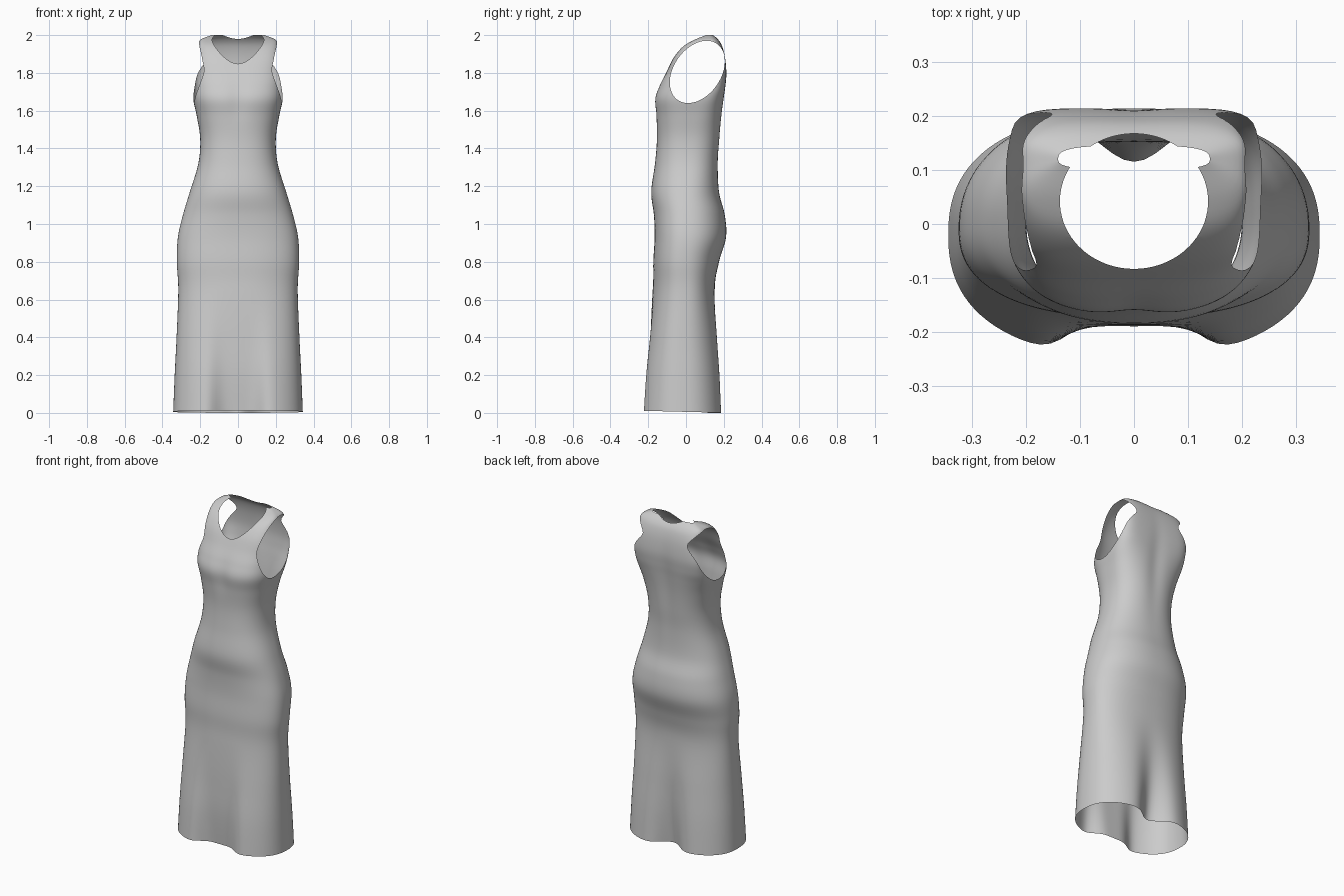
import bpy, bmesh, math

if "Cube" in bpy.data.objects:
    bpy.data.objects.remove(bpy.data.objects["Cube"])

# Body sections: z, half width, front y, back y, centre y, front squareness, back squareness
ROWS = [
    (0.00, .343, -.245, .205, -.02, 2.4, 2.4),
    (0.20, .335, -.230, .193, -.02, 2.4, 2.4),
    (0.40, .325, -.205, .175, -.02, 2.4, 2.4),
    (0.65, .316, -.176, .152, -.01, 2.4, 2.4),
    (0.80, .324, -.173, .175, -.01, 2.4, 2.3),
    (0.93, .318, -.166, .212, .00, 2.4, 2.3),
    (1.05, .291, -.170, .205, .00, 2.3, 2.3),
    (1.17, .255, -.184, .175, .00, 2.3, 2.3),
    (1.32, .210, -.164, .170, .01, 2.4, 2.4),
    (1.45, .200, -.154, .180, .02, 2.5, 2.5),
    (1.57, .218, -.159, .190, .03, 2.6, 2.8),
    (1.66, .237, -.166, .200, .04, 2.8, 3.5),
    (1.73, .237, -.142, .209, .05, 3.0, 5.0),
    (1.80, .235, -.106, .214, .06, 3.2, 6.0),
    (1.88, .222, -.066, .207, .08, 4.0, 6.0),
    (1.94, .213, -.018, .192, .09, 4.0, 5.0),
    (1.975, .20, .040, .172, .11, 4.0, 4.0),
    (2.00, .140, .100, .145, .12, 3.0, 3.0),
]
SEGS, STEPS = 112, 6


def spline(i, u):
    """Catmull-Rom blend of the section table."""
    p = [ROWS[min(max(i + k, 0), len(ROWS) - 1)] for k in (-1, 0, 1, 2)]
    return [b + .5 * u * (c - a + u * (2*a - 5*b + 4*c - d + u * (3*(b - c) + d - a)))
            for a, b, c, d in zip(*p)]


def point(row, t):
    z, hw, yf, yb, yc, nf, nb = row
    c, s = math.cos(t), math.sin(t)
    n = nf if s < 0 else nb
    r = (abs(c)**n + abs(s)**n) ** (-1 / n)
    x = hw * r * c
    y = yc + r * s * ((yc - yf) if s < 0 else (yb - yc))
    # centre folds in the skirt, dip between the busts, spine hollow
    fold = max(0, (.65 - z) / .65) ** 1.4
    bust = math.exp(-((z - 1.65) / .1)**2)
    if s < 0:
        y += .07 * fold * math.exp(-(x / .13)**4) + .008 * bust * math.exp(-(x / .05)**2)
    else:
        y -= .09 * fold * math.exp(-(x / .09)**2)
        y -= .008 * math.exp(-((z - 1.6) / .25)**2 - (x / .05)**2)
    return x, y, z + .012 * (.5 - .5 * s) * max(0, 1 - z)


def neck(v):
    if v.z < 1.75:
        return 1
    return (v.x / .137)**2 + ((v.y - .042) / .125)**2 - 1


def armhole(v):
    dz = v.z - 1.805
    return ((v.y - .06 - .3 * dz) / .137)**2 + (dz / .165)**2 - 1


def cut(bm, f):
    """Trim away the region where f < 0 along a clean edge."""
    bmesh.ops.triangulate(bm, faces=bm.faces[:])
    val = {v: f(v.co) for v in bm.verts}
    rim = []
    for e in bm.edges[:]:
        a, b = e.verts
        if val[a] * val[b] < 0:
            _, nv = bmesh.utils.edge_split(e, a, val[a] / (val[a] - val[b]))
            rim.append(nv)
    bmesh.ops.connect_verts(bm, verts=rim)
    dead = [p for p in bm.faces if f(p.calc_center_median()) < 0
            and min(val.get(v, 0) for v in p.verts) < 0]
    bmesh.ops.delete(bm, geom=dead, context='FACES')


# Lofted dress surface
bm = bmesh.new()
sections = [spline(i, k / STEPS) for i in range(len(ROWS) - 1) for k in range(STEPS)]
sections.append(ROWS[-1])
rings = [[bm.verts.new(point(r, 2 * math.pi * j / SEGS)) for j in range(SEGS)]
         for r in sections]
for lo, hi in zip(rings, rings[1:]):
    for j in range(SEGS):
        k = (j + 1) % SEGS
        bm.faces.new((lo[j], lo[k], hi[k], hi[j]))

# Neckline and armholes
cut(bm, neck)
cut(bm, armhole)
# drop any scrap left inside the neck opening
scrap = [v for v in bm.verts if not v.link_faces]
bmesh.ops.delete(bm, geom=scrap, context='VERTS')
for p in bm.faces:
    p.smooth = True

mesh = bpy.data.meshes.new("dress")
bm.to_mesh(mesh)
bm.free()
dress = bpy.data.objects.new("dress", mesh)
bpy.context.collection.objects.link(dress)
